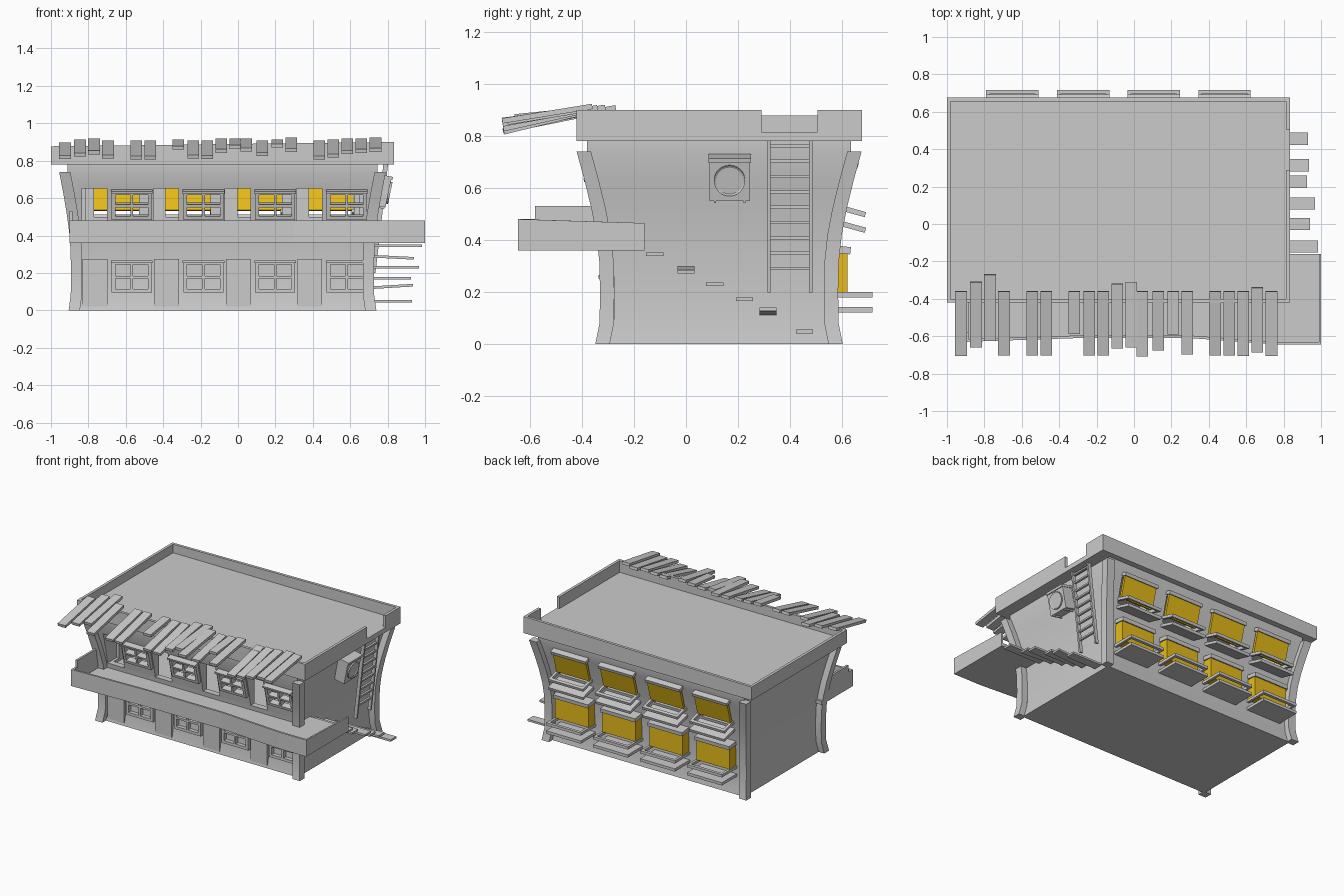
import bpy, bmesh, math
from mathutils import Matrix, Vector

if "Cube" in bpy.data.objects:
    bpy.data.objects.remove(bpy.data.objects["Cube"])

CX, CY = -0.083, 0.127
# outward flare of the walls by height
FLARE = [(0, .018), (.08, .002), (.2, 0), (.32, .003), (.42, .014), (.52, .033), (.63, .06), (.74, .09)]
BAYS = [-.765 + .383 * i for i in range(4)]

gold = bpy.data.materials.new("gold_shutter")
gold.diffuse_color = (.8, .5, .01, 1)
gold.use_nodes = True
gold.node_tree.nodes["Principled BSDF"].inputs["Base Color"].default_value = gold.diffuse_color


def finish(name, bm, mat=None):
    bmesh.ops.recalc_face_normals(bm, faces=bm.faces)
    me = bpy.data.meshes.new(name)
    bm.to_mesh(me)
    bm.free()
    ob = bpy.data.objects.new(name, me)
    bpy.context.collection.objects.link(ob)
    if mat:
        me.materials.append(mat)
    return ob


def add_box(bm, x, y, z, rx=0, ry=0, pivot=None):
    """Box from (min, max) ranges, turned about its centre or a pivot."""
    c = Vector(((x[0] + x[1]) / 2, (y[0] + y[1]) / 2, (z[0] + z[1]) / 2))
    p = Vector(pivot) if pivot else c
    rot = Matrix.Rotation(rx, 4, 'X') @ Matrix.Rotation(ry, 4, 'Y')
    size = Matrix.Diagonal((x[1] - x[0], y[1] - y[0], z[1] - z[0], 1))
    m = Matrix.Translation(p) @ rot @ Matrix.Translation(c - p) @ size
    bmesh.ops.create_cube(bm, size=1, matrix=m)


def boxes(name, items, mat=None):
    bm = bmesh.new()
    for it in items:
        add_box(bm, *it)
    return finish(name, bm, mat)


def prism(bm, pts, z0, z1):
    lo = [bm.verts.new((x, y, z0)) for x, y in pts]
    hi = [bm.verts.new((x, y, z1)) for x, y in pts]
    bm.faces.new(lo)
    bm.faces.new(hi)
    for i in range(len(pts)):
        j = (i + 1) % len(pts)
        bm.faces.new((lo[i], lo[j], hi[j], hi[i]))


def loft(bm, rings):
    prev = None
    for x0, x1, y0, y1, z in rings:
        ring = [bm.verts.new((x, y, z)) for x, y in ((x0, y0), (x1, y0), (x1, y1), (x0, y1))]
        if prev:
            for i in range(4):
                j = (i + 1) % 4
                bm.faces.new((prev[i], prev[j], ring[j], ring[i]))
        else:
            bm.faces.new(ring)
        prev = ring
    bm.faces.new(prev)


def smooth(ob):
    bpy.ops.object.select_all(action='DESELECT')
    ob.select_set(True)
    bpy.context.view_layer.objects.active = ob
    bpy.ops.object.shade_smooth_by_angle(angle=math.radians(25))


def cut(ob, cutter):
    mod = ob.modifiers.new("cut", 'BOOLEAN')
    mod.operation = 'DIFFERENCE'
    mod.solver = 'EXACT'
    mod.object = cutter
    bpy.context.view_layer.objects.active = ob
    bpy.ops.object.modifier_apply(modifier=mod.name)
    bpy.data.objects.remove(cutter)


# flared walls, hollow upper storey with open doors and windows
bm = bmesh.new()
rings = [(CX - .765 - .7 * d, CX + .765 + .7 * d, CY - .417 - d, CY + .417 + d, z) for z, d in FLARE]
rings.append(rings[-1][:4] + (.785,))
loft(bm, rings)
walls = finish("walls", bm)
cut(walls, boxes("room_cutter", [((-.815, .65), (-.26, .515), (.4, .72))]))
holes = []
for x in BAYS:
    holes.append(((x - .07, x + .065), (-.5, -.2), (.42, .65)))
    holes.append(((x + .105, x + .29), (-.5, -.2), (.5, .625)))
    holes.append(((x - .005, x + .235), (.45, .75), (.5, .68)))
cut(walls, boxes("opening_cutter", holes))
smooth(walls)

# corner posts
bm = bmesh.new()
for sx in (-1, 1):
    for sy in (-1, 1):
        rs = []
        for z, d in FLARE:
            xs = sorted(CX + sx * (.765 + .7 * d + o) for o in (-.015, .045))
            ys = sorted(CY + sy * (.417 + d + o) for o in (-.015, .04))
            rs.append((*xs, *ys, z))
        loft(bm, rs)
smooth(finish("corner_posts", bm))

# roof tray whose parapet slopes to the left, with a gap at the ladder
X0, X1, Y0, Y1 = -1, .833, -.42, .675
roof = boxes("roof", [
    ((X0, X1), (Y0, Y1), (.78, .815)),
    ((X0, X1), (Y0, Y0 + .02), (.78, .9)), ((X0, X1), (Y1 - .02, Y1), (.78, .9)),
    ((X0, X0 + .02), (Y0, Y1), (.78, .9)),
    ((X1 - .02, X1), (Y0, .29), (.78, .9)), ((X1 - .02, X1), (.505, Y1), (.78, .9))])
for v in roof.data.vertices:
    if v.co.z > .85:
        v.co.z = .877 + .023 * (v.co.x - X0) / (X1 - X0)

# loose awning slats: x, y of the back end, length, pitch, back height
SLATS = [(-.925, -.36, .35, .2, .89), (-.845, -.31, .355, .2, .905), (-.77, -.27, .36, .18, .91),
         (-.695, -.36, .35, .22, .90), (-.545, -.36, .35, .24, .90), (-.47, -.36, .35, .24, .90),
         (-.32, -.36, .23, .15, .905), (-.24, -.36, .35, .22, .90), (-.165, -.36, .35, .23, .90),
         (-.09, -.32, .35, .16, .91), (-.015, -.31, .35, .1, .91), (.045, -.36, .35, .14, .91),
         (.13, -.36, .32, .2, .90), (.21, -.36, .23, .1, .905), (.285, -.36, .34, .17, .915),
         (.435, -.36, .35, .24, .90), (.51, -.36, .35, .22, .905), (.585, -.36, .35, .18, .91),
         (.66, -.34, .35, .16, .91), (.735, -.36, .35, .16, .915)]
boxes("awning_slats", [((x - .031, x + .031), (y - l, y), (z - .012, z + .008), p, 0, (x, y, z))
                       for x, y, l, p, z in SLATS])

# wrap-around front balcony
edge = [(-.9, -.63), (-.3, -.61), (.3, -.61), (.78, -.645), (1, -.645)]
bm = bmesh.new()
prism(bm, edge + [(1, -.16), (.68, -.16), (.68, -.27), (-.9, -.27)], .36, .385)
prism(bm, edge + [(1, -.16), (.988, -.16), (.988, -.63)] + [(x, y + .014) for x, y in edge[-2::-1]], .36, .48)
add_box(bm, (-.9, -.885), (-.63, -.32), (.36, .48))
add_box(bm, (-.9, -.885), (-.58, -.32), (.47, .53))
balcony = finish("balcony", bm)
for v in balcony.data.vertices:
    if v.co.z > .47 and v.co.y > -.2:
        v.co.z = .465

# ground floor doors
boxes("doors", [((x - .066, x + .066), (-.31, -.27), (.02, .275)) for x in BAYS])

# front windows: frame with cross bars, sill and lintel
lower, upper, panes = [], [], []
for x in BAYS:
    a, b = x + .09, x + .305
    for group, y, z0, z1, tilt in ((lower, -.3, .095, .26, 0), (upper, -.34, .485, .64, .24)):
        m, zm = (a + b) / 2, (z0 + z1) / 2
        piv = (m, y, zm)
        fy = (y - .02, y + .025)
        for xs, zs, ys in (((a, a + .02), (z0, z1), fy), ((b - .02, b), (z0, z1), fy),
                           ((m - .007, m + .007), (z0, z1), fy), ((a, b), (z0, z0 + .02), fy),
                           ((a, b), (zm - .007, zm + .007), fy), ((a, b), (z1 - .016, z1), fy),
                           ((a - .004, b + .004), (z1 - .008, z1 + .006), (y - .035, y + .02))):
            group.append((xs, ys, zs, tilt, 0, piv))
boxes("lower_windows", lower)
boxes("upper_windows", upper)

# rear bays: gold shutters, hoods, ledges and U-shaped rails
shutters, hoods, ledges, rails = [], [], [], []
for x in [-.65 + .378 * i for i in range(4)]:
    g, w = (x - .133, x + .133), (x - .14, x + .14)
    shutters.append((g, (.53, .62), (.2, .35)))
    shutters.append((g, (.612, .63), (.53, .70), -.27))
    hoods.append((w, (.54, .632), (.35, .378), -.12))
    hoods.append((w, (.6, .662), (.682, .706), -.3))
    for y0, y1, zr, zl, p in ((.53, .716, .19, .132, 0), (.56, .692, .522, .462, -.27)):
        piv = (x, .6, zr)
        z = (zr - .01, zr + .01)
        ledges.append((w, (y0, y1), (zl - .01, zl + .01), p, 0, (x, .6, zl)))
        rails.append((w, (y1 - .022, y1), z, p, 0, piv))
        for s in (w[0], w[1] - .018):
            rails.append(((s, s + .018), (y0, y1 - .02), z, p, 0, piv))
boxes("gold_shutters", shutters, gold)
boxes("window_hoods", hoods)
boxes("rear_ledges", ledges)
boxes("rear_rails", rails)

# side steps: y, z, outer x, tilt
STEPS = [(-.12, .345, .985, 0), (0, .285, .94, .05), (.11, .23, .967, 0),
         (.225, .172, .925, 0), (.315, .126, .935, -.06), (.455, .049, .93, 0)]
boxes("side_steps", [((.66, x), (y - .033, y + .033), (z - .007, z + .007), 0, t) for y, z, x, t in STEPS])

# leaning ladder
def ladder_x(z):
    return .72 + (z - .2) * .115

lean, foot = .115, (.72, .4, .2)
parts = [((.71, .735), (y, y + .013), (.2, .79), 0, lean, foot) for y in (.312, .472)]
for i in range(9):
    z, x = .29 + i * .059, ladder_x(.29 + i * .059)
    parts.append(((x - .008, x + .008), (.315, .48), (z - .006, z + .006)))
boxes("ladder", parts)

# cooling unit with round fan ring, following the wall slope
bm = bmesh.new()
piv = (.775, .167, .635)
add_box(bm, (.72, .805), (.09, .245), (.555, .71), 0, .2, piv)
add_box(bm, (.715, .812), (.086, .249), (.705, .722), 0, .2, piv)
for y in (.107, .22):
    add_box(bm, (.72, .8), (y, y + .008), (.545, .56), 0, .2, piv)
turn = Matrix.Translation(piv) @ Matrix.Rotation(.2, 4, 'Y') @ Matrix.Translation((.033, 0, 0)) \
    @ Matrix.Rotation(math.pi / 2, 4, 'Y')
bmesh.ops.create_cone(bm, cap_ends=True, segments=24, radius1=.06, radius2=.06, depth=.014, matrix=turn)
fan = [f for f in bm.faces if len(f.verts) == 24 and f.calc_center_median().x > .805]
bmesh.ops.inset_region(bm, faces=fan, thickness=.008)
for v in fan[0].verts:
    v.co.x -= .005
finish("cooling_unit", bm)
